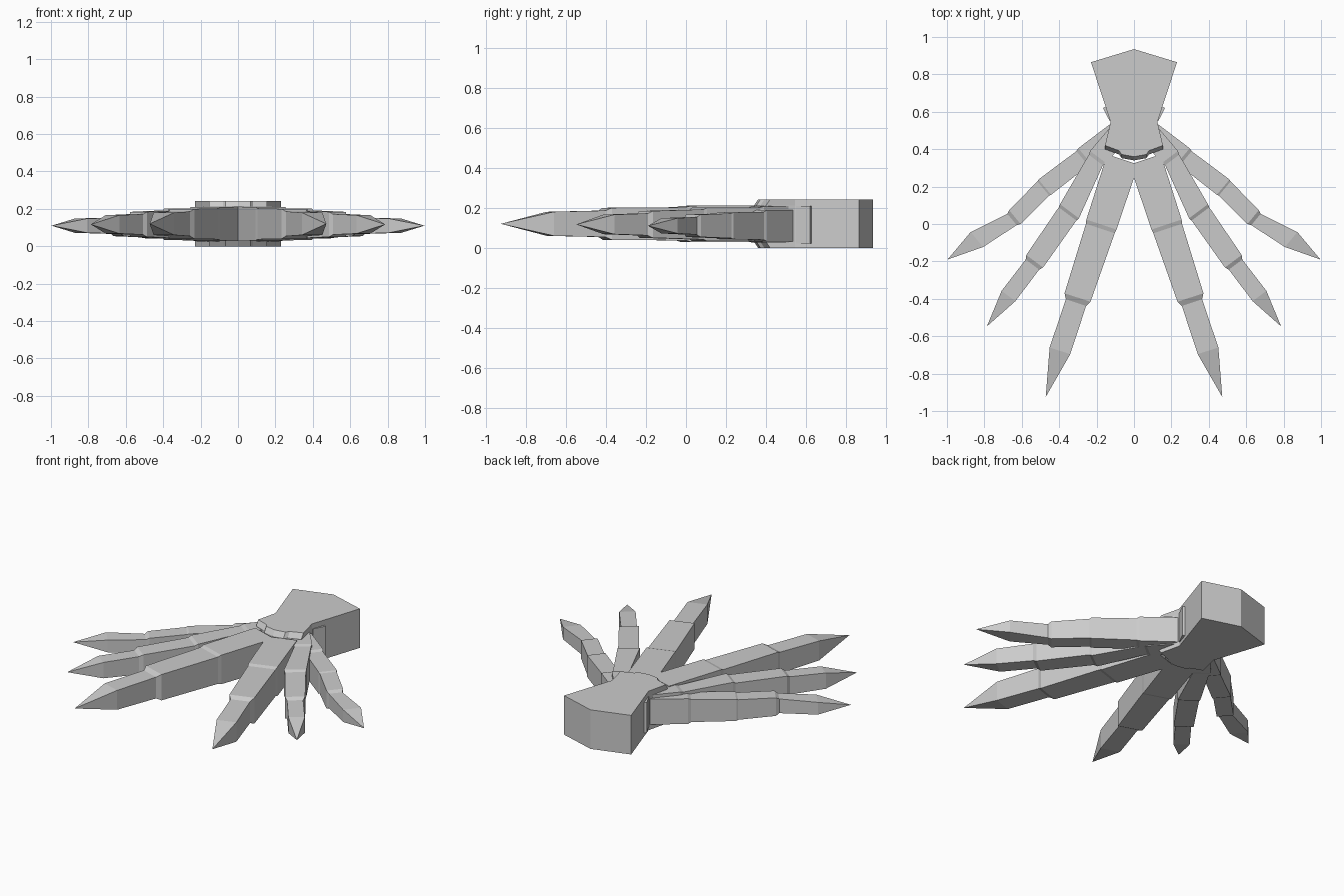
import bpy, bmesh
from mathutils import Vector

if "Cube" in bpy.data.objects:
    bpy.data.objects.remove(bpy.data.objects["Cube"])

mat = bpy.data.materials.new("stone grey")
mat.diffuse_color = (0.6, 0.6, 0.6, 1)
mat.use_nodes = True
mat.node_tree.nodes["Principled BSDF"].inputs["Base Color"].default_value = mat.diffuse_color


def make_object(name, rings, tip=None):
    """Skin a row of closed rings; close the end with a cap or a point."""
    bm = bmesh.new()
    loops = [[bm.verts.new(p) for p in ring] for ring in rings]
    n = len(loops[0])
    for a, b in zip(loops, loops[1:]):
        for i in range(n):
            j = (i + 1) % n
            bm.faces.new((a[i], a[j], b[j], b[i]))
    bm.faces.new(loops[0])
    if tip:
        t = bm.verts.new(tip)
        for i in range(n):
            bm.faces.new((loops[-1][i], loops[-1][(i + 1) % n], t))
    else:
        bm.faces.new(loops[-1])
    bmesh.ops.recalc_face_normals(bm, faces=bm.faces)
    me = bpy.data.meshes.new(name)
    bm.to_mesh(me)
    bm.free()
    me.materials.append(mat)
    ob = bpy.data.objects.new(name, me)
    bpy.context.collection.objects.link(ob)


def finger(name, side, direction, zmid, sections, tip):
    """Stations are (x, y, half width, half height); (dx, dy) is the finger's heading."""
    d = Vector(direction).normalized()
    rings = []
    for x, y, w, h in sections:
        px, py = -d.y * w, d.x * w
        rings.append([(side * (x + s * px), y + s * py, zmid + t * h)
                      for s, t in ((-1, -1), (1, -1), (1, 1), (-1, 1))])
    make_object(name, rings, (side * tip[0], tip[1], zmid))


# Palm: waisted slab with a jagged, chamfered front edge
half = [(0, 0.935), (0.23, 0.865), (0.125, 0.545), (0.155, 0.42),
        (0.08, 0.392), (0.066, 0.372), (0, 0.36)]
front = {3, 4, 5, 6}


def palm_ring(z, push):
    right = [(x, y - (push if i in front else 0), z) for i, (x, y) in enumerate(half)]
    left = [(-x, y, z) for x, y, z in reversed(right[1:-1])]
    return right + left


make_object("palm", [palm_ring(0, 0), palm_ring(0.03, 0.02),
                     palm_ring(0.212, 0.02), palm_ring(0.242, 0)])

# Six fingers, each with stepped joints and a pointed claw
for side, label in ((1, "right"), (-1, "left")):
    finger(f"inner_finger_{label}", side, (0.314, -0.949), 0.12, [
        (0.060, 0.345, 0.088, 0.092),
        (0.174, -0.003, 0.085, 0.090),
        (0.180, -0.024, 0.081, 0.083),
        (0.302, -0.393, 0.073, 0.080),
        (0.310, -0.420, 0.057, 0.066),
        (0.396, -0.678, 0.058, 0.060)], (0.472, -0.925))
    finger(f"middle_finger_{label}", side, (0.60, -0.80), 0.117, [
        (0.070, 0.500, 0.055, 0.092),
        (0.192, 0.358, 0.054, 0.090),
        (0.204, 0.342, 0.047, 0.084),
        (0.345, 0.068, 0.063, 0.084),
        (0.355, 0.054, 0.059, 0.075),
        (0.531, -0.199, 0.056, 0.067),
        (0.543, -0.217, 0.045, 0.055),
        (0.671, -0.385, 0.046, 0.049)], (0.787, -0.548))
    finger(f"outer_finger_{label}", side, (0.77, -0.64), 0.11, [
        (0.080, 0.490, 0.064, 0.079),
        (0.262, 0.362, 0.056, 0.078),
        (0.276, 0.351, 0.050, 0.070),
        (0.477, 0.197, 0.053, 0.067),
        (0.485, 0.190, 0.049, 0.062),
        (0.637, 0.037, 0.048, 0.056),
        (0.652, 0.024, 0.039, 0.044),
        (0.840, -0.083, 0.052, 0.038)], (0.997, -0.190))
    # Small collar block whose corner stands out of the palm's waist
    c, e, f = Vector((0.112, 0.603)), Vector((-0.46, -0.89)) * 0.04, Vector((-0.89, 0.46)) * 0.04
    corners = [c + e + f, c + e - f, c - e - f, c - e + f]
    make_object(f"waist_collar_{label}",
                [[(side * p.x, p.y, z) for p in corners] for z in (0.022, 0.21)])
